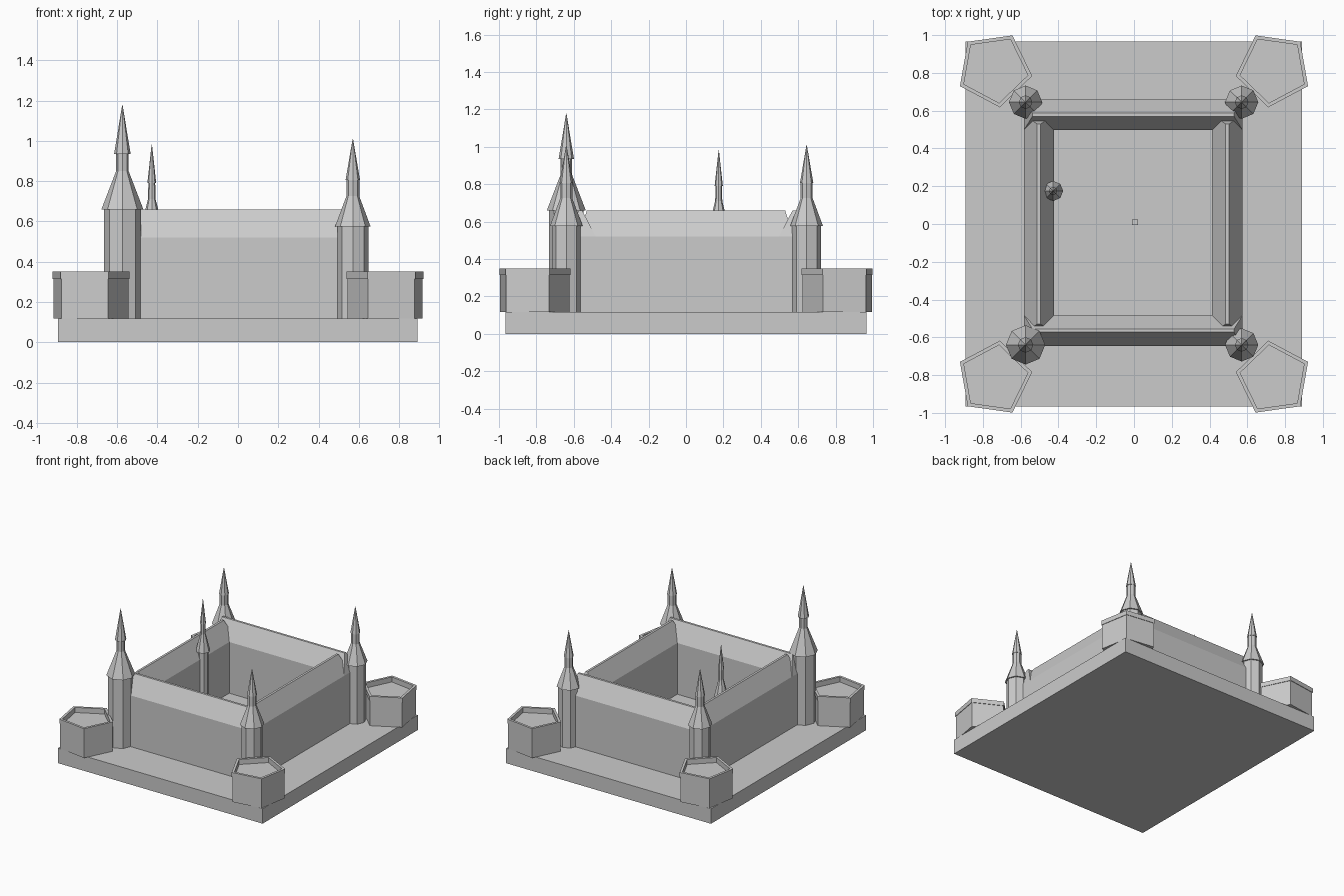
import bpy, bmesh
from math import cos, sin, radians, tau

cube = bpy.data.objects.get("Cube")
if cube:
    bpy.data.objects.remove(cube, do_unlink=True)

stone = bpy.data.materials.new("grey_stone")
stone.use_nodes = True
GREY = (0.6, 0.6, 0.6, 1)
stone.diffuse_color = GREY
stone.node_tree.nodes["Principled BSDF"].inputs["Base Color"].default_value = GREY

GROUND = 0.117
EAVE, RIDGE = 0.52, 0.66


def loft(name, rings):
    """Join a stack of equal rings into a closed solid."""
    bm = bmesh.new()
    loops = [[bm.verts.new(p) for p in ring] for ring in rings]
    n = len(loops[0])
    for a, b in zip(loops, loops[1:]):
        for i in range(n):
            j = (i + 1) % n
            bm.faces.new((a[i], a[j], b[j], b[i]))
    bm.faces.new(loops[0][::-1])
    bm.faces.new(loops[-1])
    bmesh.ops.recalc_face_normals(bm, faces=bm.faces)
    mesh = bpy.data.meshes.new(name)
    bm.to_mesh(mesh)
    bm.free()
    mesh.materials.append(stone)
    obj = bpy.data.objects.new(name, mesh)
    bpy.context.collection.objects.link(obj)
    return obj


def rect(x0, x1, y0, y1, z):
    return [(x0, y0, z), (x1, y0, z), (x1, y1, z), (x0, y1, z)]


def ngon(x, y, r, z, sides, start=0.0):
    return [(x + r * cos(start + tau * i / sides),
             y + r * sin(start + tau * i / sides), z) for i in range(sides)]


def box(name, x0, x1, y0, y1, z0, z1):
    return loft(name, [rect(x0, x1, y0, y1, z) for z in (z0, z1)])


def wing(name, x0, x1, y0, y1):
    """Long block with a steep hipped roof and a narrow flat ridge."""
    hip, flat = 0.045, 0.009
    if x1 - x0 > y1 - y0:
        mid = (y0 + y1) / 2
        top = rect(x0 + hip, x1 - hip, mid - flat, mid + flat, RIDGE)
    else:
        mid = (x0 + x1) / 2
        top = rect(mid - flat, mid + flat, y0 + hip, y1 - hip, RIDGE)
    loft(name, [rect(x0, x1, y0, y1, GROUND), rect(x0, x1, y0, y1, EAVE), top])


def tower(name, x, y, profile):
    """Octagonal tower from (radius, height) pairs."""
    loft(name, [ngon(x, y, r, z, 8) for r, z in profile])


# Plinth and the small block in the courtyard
box("plinth", -0.893, 0.89, -0.965, 0.965, 0, GROUND)
box("courtyard_block", -0.01, 0.02, -0.005, 0.025, GROUND, GROUND + 0.02)

# Four wings round the courtyard
wing("front_wing", -0.583, 0.575, -0.645, -0.483)
wing("back_wing", -0.583, 0.575, 0.497, 0.66)
wing("right_wing", -0.583, -0.424, -0.575, 0.575)
wing("left_wing", 0.414, 0.575, -0.575, 0.575)

# Corner towers: one tall, three lower
tall = [(0.092, GROUND), (0.092, 0.66), (0.104, 0.66), (0.031, 0.85),
        (0.031, 0.935), (0.041, 0.935), (0.001, 1.178)]
low = [(0.077, GROUND), (0.077, 0.575), (0.088, 0.575), (0.032, 0.725),
       (0.032, 0.805), (0.036, 0.805), (0.001, 1.01)]
tower("tall_front_right_tower", -0.574, -0.64, tall)
tower("front_left_tower", 0.57, -0.64, low)
tower("back_left_tower", 0.57, 0.645, low)
tower("back_right_tower", -0.574, 0.645, low)

# Slim stair turret against the courtyard wall
slim = [(0.042, GROUND), (0.042, 0.575), (0.053, 0.575), (0.019, 0.71),
        (0.017, 0.79), (0.022, 0.79), (0.001, 0.982)]
tower("stair_turret", -0.428, 0.175, slim)

# Five-sided bastions with a raised rim, mirrored to each corner
bastion = [(0.198, GROUND), (0.198, 0.315), (0.203, 0.315), (0.203, 0.35),
           (0.18, 0.35), (0.18, 0.31)]
for sx, side in ((1, "left"), (-1, "right")):
    for sy, end in ((1, "back"), (-1, "front")):
        rings = [[(sx * px, sy * py, pz) for px, py, pz in
                  ngon(0.739, 0.819, r, z, 5, radians(-26))] for r, z in bastion]
        loft(f"{end}_{side}_bastion", rings)
